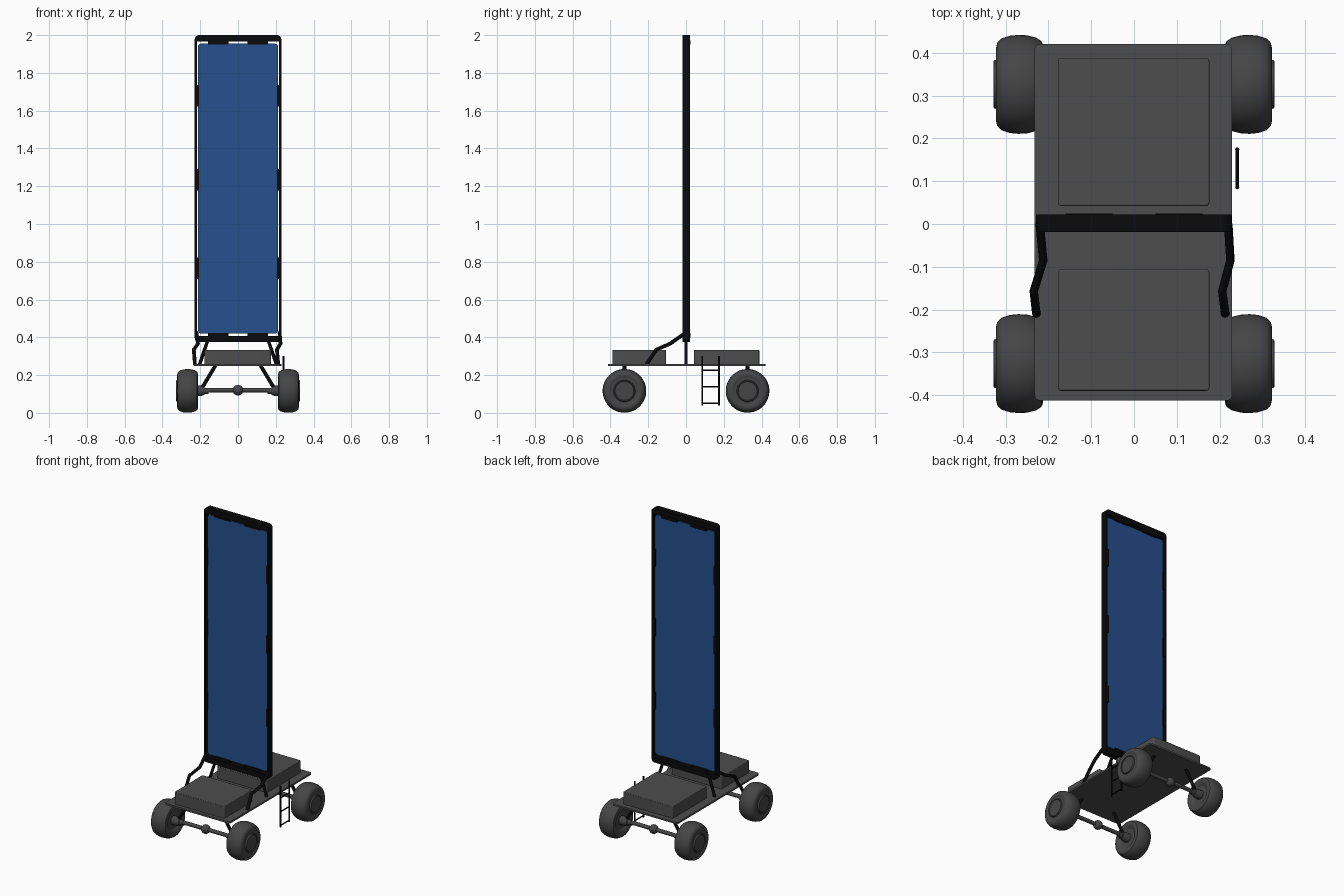
import bpy, bmesh, math
from mathutils import Vector

if "Cube" in bpy.data.objects:
    bpy.data.objects.remove(bpy.data.objects["Cube"])


def material(name, rgb):
    m = bpy.data.materials.new(name)
    m.diffuse_color = (*rgb, 1)
    m.use_nodes = True
    m.node_tree.nodes["Principled BSDF"].inputs["Base Color"].default_value = m.diffuse_color
    return m


GREY = material("dark_grey", (0.075, 0.075, 0.075))
TYRE = material("tyre_grey", (0.06, 0.06, 0.06))
BLACK = material("black", (0.003, 0.003, 0.003))
BLUE = material("panel_blue", (0.019, 0.08, 0.27))


def finish(name, bm, mat, smooth=True):
    bmesh.ops.recalc_face_normals(bm, faces=bm.faces)
    me = bpy.data.meshes.new(name)
    bm.to_mesh(me)
    bm.free()
    ob = bpy.data.objects.new(name, me)
    bpy.context.collection.objects.link(ob)
    me.materials.append(mat)
    if smooth:
        bpy.ops.object.select_all(action='DESELECT')
        ob.select_set(True)
        bpy.context.view_layer.objects.active = ob
        bpy.ops.object.shade_smooth_by_angle(angle=math.radians(35))
    return ob


def rounded(u0, u1, v0, v1, r, n=5):
    pts = []
    for cu, cv, a in ((u1 - r, v1 - r, 0), (u0 + r, v1 - r, 90),
                      (u0 + r, v0 + r, 180), (u1 - r, v0 + r, 270)):
        for i in range(n + 1):
            t = math.radians(a + 90 * i / n)
            pts.append((cu + r * math.cos(t), cv + r * math.sin(t)))
    return pts


def plate(name, pts, to3d, lo, hi, mat):
    bm = bmesh.new()
    a = [bm.verts.new(to3d(p, lo)) for p in pts]
    b = [bm.verts.new(to3d(p, hi)) for p in pts]
    bm.faces.new(a)
    bm.faces.new(b)
    for i in range(len(pts)):
        j = (i + 1) % len(pts)
        bm.faces.new((a[i], a[j], b[j], b[i]))
    return finish(name, bm, mat)


def flat(p, h):
    return (p[0], p[1], h)


def upright(p, h):
    return (p[0], h, p[1])


def tube(name, pts, r, mat, sides=12):
    # Swept round bar with mitred bends
    bm = bmesh.new()
    pts = [Vector(p) for p in pts]
    rings = []
    for i, p in enumerate(pts):
        d = (pts[min(i + 1, len(pts) - 1)] - pts[max(i - 1, 0)]).normalized()
        ref = Vector((1, 0, 0)) if abs(d.x) < 0.9 else Vector((0, 0, 1))
        u = d.cross(ref).normalized()
        v = d.cross(u)
        rings.append([bm.verts.new(p + r * (u * math.cos(t) + v * math.sin(t)))
                      for t in (2 * math.pi * k / sides for k in range(sides))])
    for a, b in zip(rings, rings[1:]):
        for k in range(sides):
            j = (k + 1) % sides
            bm.faces.new((a[k], a[j], b[j], b[k]))
    bm.faces.new(rings[0])
    bm.faces.new(rings[-1])
    return finish(name, bm, mat)


def lathe(name, profile, centre, side, mat, steps=48):
    # Profile of (x, radius) turned about the x axis
    bm = bmesh.new()
    vs = [bm.verts.new((x * side, 0, r)) for x, r in profile]
    es = [bm.edges.new(e) for e in zip(vs, vs[1:])]
    bmesh.ops.spin(bm, geom=vs + es, cent=(0, 0, 0), axis=(1, 0, 0),
                   angle=2 * math.pi, steps=steps)
    bmesh.ops.remove_doubles(bm, verts=bm.verts, dist=1e-5)
    bmesh.ops.translate(bm, verts=bm.verts, vec=centre)
    return finish(name, bm, mat)


def ball(name, centre, r, mat):
    bm = bmesh.new()
    bmesh.ops.create_uvsphere(bm, u_segments=20, v_segments=12, radius=r)
    bmesh.ops.translate(bm, verts=bm.verts, vec=centre)
    return finish(name, bm, mat)


# Deck and the two equipment boxes
plate("deck", rounded(-0.232, 0.229, -0.412, 0.42, 0.012), flat, 0.247, 0.258, GREY)
for name, y0, y1 in (("front_box", -0.39, -0.105), ("rear_box", 0.042, 0.388)):
    box = plate(name, rounded(-0.178, 0.176, y0, y1, 0.009), flat, 0.256, 0.334, GREY)
    bev = box.modifiers.new("edge", 'BEVEL')
    bev.width, bev.segments = 0.003, 2
    bev.limit_method, bev.angle_limit = 'ANGLE', math.radians(60)

# Wheels and axles
tyre = [(0.232, 0.05), (0.224, 0.062), (0.215, 0.076), (0.212, 0.09), (0.216, 0.101),
        (0.228, 0.109), (0.25, 0.1145), (0.27, 0.1155), (0.29, 0.1135), (0.31, 0.107),
        (0.319, 0.098), (0.322, 0.086), (0.321, 0.077), (0.318, 0.072)]
hub = [(0.228, 0), (0.228, 0.06), (0.318, 0.074), (0.318, 0.058), (0.327, 0.056),
       (0.328, 0.052), (0.325, 0.049), (0.325, 0)]
for end, y in (("front", -0.326), ("rear", 0.326)):
    for side, s in (("left", -1), ("right", 1)):
        c = (0, y, 0.1165)
        lathe(f"{end}_{side}_tyre", tyre, c, s, TYRE)
        lathe(f"{end}_{side}_hub", hub, c, s, TYRE)
        lathe(f"{end}_{side}_axle_joint",
              [(0.155, 0), (0.155, 0.016), (0.178, 0.016), (0.178, 0.022),
               (0.2, 0.028), (0.235, 0.028), (0.235, 0)], c, s, TYRE, 20)
        # Slanted strut between axle and deck
        tube(f"{end}_{side}_axle_strut",
             [(s * 0.195, y, 0.125), (s * 0.12, y, 0.25)], 0.01, BLACK)
    tube(f"{end}_axle", [(-0.24, y, 0.12), (0.24, y, 0.12)], 0.012, TYRE)
    ball(f"{end}_differential", (0, y, 0.12), 0.028, TYRE)

# Panel frame: a ring between two rounded rectangles
bm = bmesh.new()
outer = rounded(-0.229, 0.229, 0.374, 2.0, 0.022)
inner = rounded(-0.218, 0.218, 0.407, 1.967, 0.006)
loops = [[bm.verts.new(upright(p, h)) for p in pts]
         for pts, h in ((outer, -0.019), (outer, 0.022), (inner, 0.022), (inner, -0.019))]
for k in range(4):
    a, b = loops[k], loops[(k + 1) % 4]
    for i in range(len(a)):
        j = (i + 1) % len(a)
        bm.faces.new((a[i], a[j], b[j], b[i]))
finish("panel_frame", bm, BLACK)

# Panel
plate("panel", rounded(-0.212, 0.212, 0.42, 1.955, 0.018), upright, -0.006, 0.01, BLUE)

# Clips holding the panel in the frame
for s in (-1, 1):
    for z in (0.765, 1.235, 1.68):
        x0, x1 = sorted((s * 0.207, s * 0.222))
        plate("side_clip", rounded(x0, x1, z - 0.057, z + 0.057, 0.002, 2),
              upright, -0.012, 0.02, BLACK)
    for z0, z1 in ((0.4, 0.424), (1.951, 1.972)):
        x0, x1 = sorted((s * 0.05, s * 0.16))
        plate("end_clip", rounded(x0, x1, z0, z1, 0.002, 2), upright, -0.012, 0.025, BLACK)

# Bent front braces and straight legs carrying the frame
tube("left_brace", [(-0.22, 0.0, 0.425), (-0.212, -0.085, 0.366),
                    (-0.234, -0.157, 0.335), (-0.228, -0.21, 0.256)], 0.01, BLACK)
tube("right_brace", [(0.22, 0.0, 0.425), (0.225, -0.085, 0.366),
                     (0.206, -0.157, 0.335), (0.213, -0.21, 0.256)], 0.01, BLACK)
for side, s in (("left", -1), ("right", 1)):
    tube(f"{side}_leg", [(s * 0.16, 0, 0.385), (s * 0.205, 0, 0.252)], 0.009, BLACK)

# Side ladder
for y in (0.086, 0.174):
    tube("ladder_rail", [(0.241, y, 0.04), (0.241, y, 0.302)], 0.005, BLACK, 8)
for z in (0.05, 0.138, 0.226):
    tube("ladder_rung", [(0.241, 0.086, z), (0.241, 0.174, z)], 0.004, BLACK, 8)
